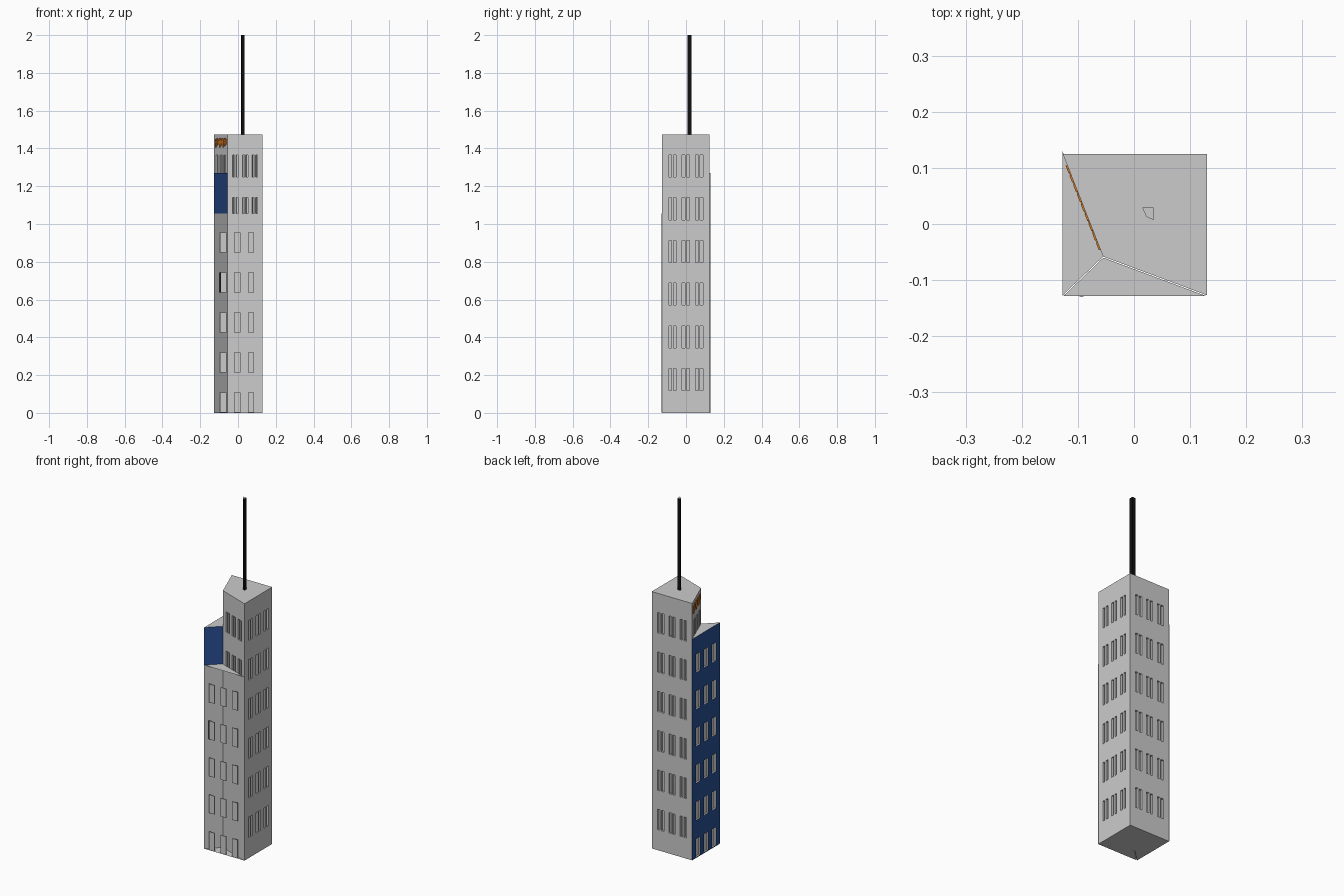
import bpy
import bmesh
from mathutils import Vector

if "Cube" in bpy.data.objects:
    bpy.data.objects.remove(bpy.data.objects["Cube"], do_unlink=True)


def material(name, colour):
    m = bpy.data.materials.new(name)
    m.use_nodes = True
    m.diffuse_color = (*colour, 1)
    m.node_tree.nodes["Principled BSDF"].inputs["Base Color"].default_value = (*colour, 1)
    return m


GREY = material("concrete grey", (0.6, 0.6, 0.6))
BLUE = material("deep blue", (0.022, 0.08, 0.3))
BLACK = material("mast black", (0.005, 0.005, 0.005))
ORANGE = material("sign orange", (0.65, 0.18, 0.015))


def finish(name, bm, *mats):
    mesh = bpy.data.meshes.new(name)
    bm.to_mesh(mesh)
    bm.free()
    for m in mats:
        mesh.materials.append(m)
    ob = bpy.data.objects.new(name, mesh)
    bpy.context.collection.objects.link(ob)
    return ob


def prism(bm, outline, z0, z1):
    """Closed prism from a counterclockwise plan outline."""
    low = [bm.verts.new((x, y, z0)) for x, y in outline]
    high = [bm.verts.new((x, y, z1)) for x, y in outline]
    bm.faces.new(low[::-1])
    bm.faces.new(high)
    n = len(outline)
    for i in range(n):
        j = (i + 1) % n
        bm.faces.new((low[i], low[j], high[j], high[i]))


def wall_box(bm, p0, p1, t0, t1, z0, z1, inner, outer):
    """Box along wall p0-p1, between fractions t0 and t1, offsets measured outward."""
    a, b = Vector(p0), Vector(p1)
    d = b - a
    n = Vector((d.y, -d.x)).normalized()
    prism(bm, [a + d * t0 + n * outer, a + d * t1 + n * outer,
               a + d * t1 + n * inner, a + d * t0 + n * inner][::1], z0, z1)


def cut(ob, cutter_bm):
    bmesh.ops.recalc_face_normals(cutter_bm, faces=cutter_bm.faces)
    cutter = finish("window_cutter", cutter_bm, GREY)
    cutter.hide_render = True
    mod = ob.modifiers.new("windows", "BOOLEAN")
    mod.operation = "DIFFERENCE"
    mod.solver = "EXACT"
    mod.object = cutter
    bpy.context.view_layer.objects.active = ob
    bpy.ops.object.modifier_apply(modifier=mod.name)
    bpy.data.objects.remove(cutter, do_unlink=True)


# Plan corners
back_left, inner = (-0.127, 0.125), (-0.055, -0.058)
front_right, back_right = (0.13, -0.127), (0.13, 0.125)
front_left = (-0.127, -0.127)
COLUMNS = (0.22, 0.5, 0.78)

# Main tower with twin-slot windows on all four walls
bm = bmesh.new()
plan = [back_left, inner, front_right, back_right]
prism(bm, plan, 0, 1.475)
tower = finish("tower", bm, GREY)
bm = bmesh.new()
for i, corner in enumerate(plan):
    for row in range(6):
        z = 0.118 + row * 0.226
        for t in COLUMNS:
            for side in (-1, 1):
                c = t + side * 0.048
                wall_box(bm, corner, plan[(i + 1) % 4], c - 0.03, c + 0.03,
                         z, z + 0.117, -0.012, 0.004)
cut(tower, bm)

# Left wing: blue outside, grey window recesses and roof
bm = bmesh.new()
wing_back = (-0.127, 0.129)
prism(bm, [wing_back, front_left, inner], 0, 1.27)
wing = finish("left_wing", bm, GREY, BLUE)
bm = bmesh.new()
for row in range(6):
    z = 0.005 + row * 0.212
    for t in COLUMNS:
        wall_box(bm, wing_back, front_left, t - 0.07, t + 0.07, z, z + 0.105, -0.01, 0.004)
cut(wing, bm)
for f in wing.data.polygons:
    outer_wall = f.normal.x < -0.9 and f.center.x < -0.125
    slanted_wall = f.normal.x > 0.5 and f.normal.y < -0.5
    f.material_index = 1 if outer_wall or slanted_wall else 0

# Front wing: open-fronted shell with floor, roof and two inner walls
bm = bmesh.new()
prism(bm, [(-0.126, -0.1285), (0.129, -0.1285), (-0.0545, -0.060)], 0.001, 1.055)
front = [f for f in bm.faces if abs(f.normal.z) < 0.5 and
         all(v.co.y < -0.12 for v in f.verts)]
bmesh.ops.delete(bm, geom=front, context="FACES_ONLY")
for f in bm.faces:
    f.normal_update()
    if abs(f.normal.z) < 0.5 and f.normal.y > 0:
        f.normal_flip()
finish("front_wing", bm, GREY)

# Front windows standing in the open plane
bm = bmesh.new()
for row in range(5):
    z = 0.002 + row * 0.212
    for x in (-0.078, -0.004, 0.069):
        wall_box(bm, (x - 0.017, -0.128), (x + 0.017, -0.128), 0, 1, z, z + 0.105, -0.005, 0)
bmesh.ops.recalc_face_normals(bm, faces=bm.faces)
finish("front_windows", bm, GREY)

# Dark strip beside one front window
bm = bmesh.new()
wall_box(bm, (-0.097, -0.128), (-0.09, -0.128), 0, 1, 0.638, 0.743, -0.004, 0.001)
bmesh.ops.recalc_face_normals(bm, faces=bm.faces)
finish("dark_strip", bm, BLACK)

# Abstract orange sign of uneven bars on the slanted left wall
bm = bmesh.new()
for i in range(9):
    t = 0.11 + i * 0.094
    low = 1.405 + 0.008 * (i % 3)
    wall_box(bm, back_left, inner, t, t + 0.07, low, 1.45 + 0.006 * (i % 2), -0.001, 0.003)
wall_box(bm, back_left, inner, 0.11, 0.93, 1.427, 1.439, -0.001, 0.002)
bmesh.ops.recalc_face_normals(bm, faces=bm.faces)
finish("sign", bm, ORANGE)

# Mast with a plan like the tower and a grey tip
bm = bmesh.new()
prism(bm, [(0.015, 0.029), (0.022, 0.013), (0.035, 0.007), (0.035, 0.029)], 1.47, 2.0)
mast = finish("mast", bm, BLACK, GREY)
for f in mast.data.polygons:
    f.material_index = 1 if f.center.z > 1.99 else 0
